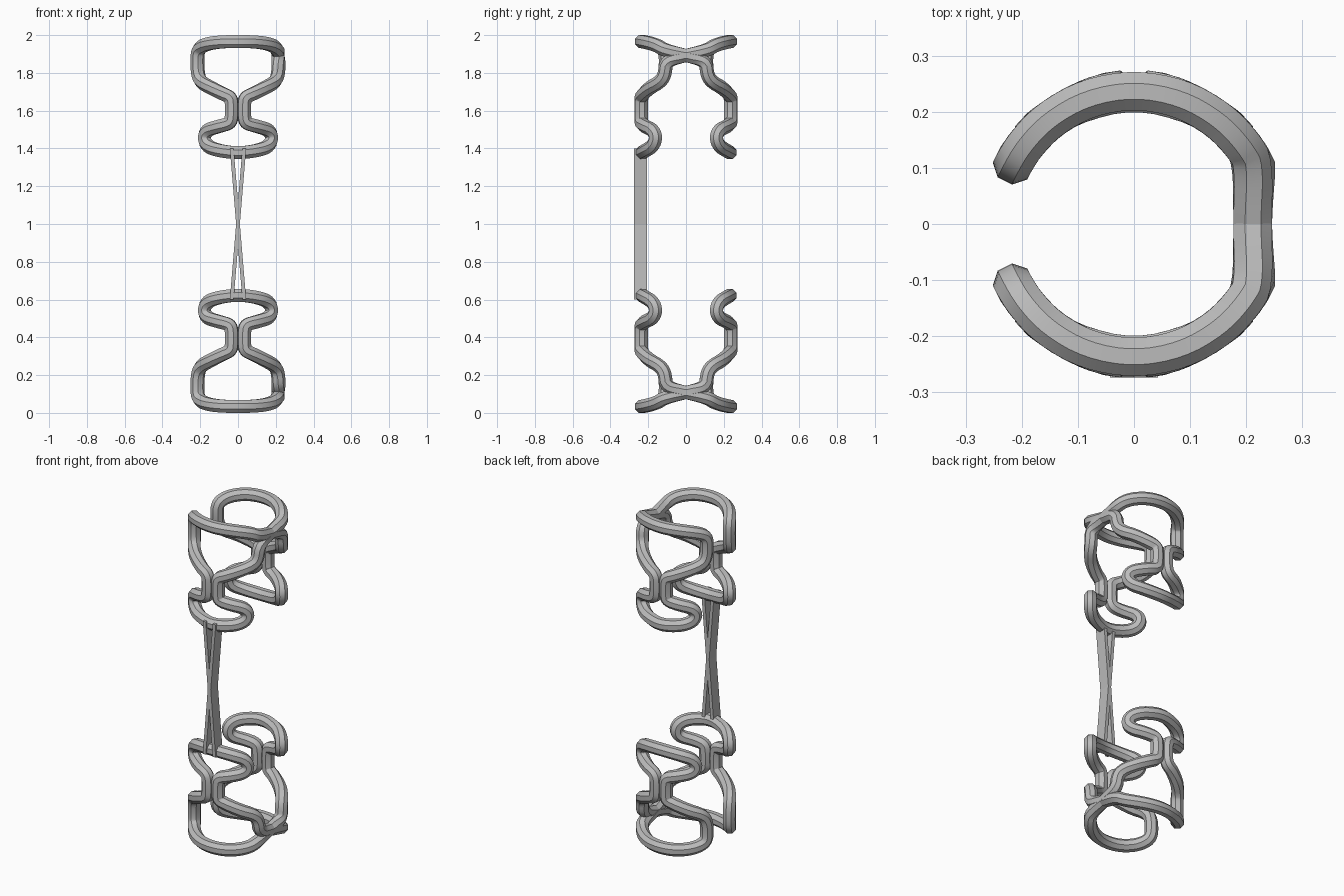
import bpy, bmesh
from math import sin, cos, pi, radians
from mathutils import Vector, Matrix

cube = bpy.data.objects.get("Cube")
if cube:
    bpy.data.objects.remove(cube, do_unlink=True)

RADIUS = 0.24   # cylinder the wire is wrapped around
WIRE = 0.037    # wire thickness (corner radius of the octagon)
SIDES = 8

grey = bpy.data.materials.new("wire_grey")
grey.use_nodes = True
colour = (0.5, 0.5, 0.5, 1)
grey.diffuse_color = colour
grey.node_tree.nodes["Principled BSDF"].inputs["Base Color"].default_value = colour

# Wire outline as (degrees round from the middle, height)
top = [(0, 1.966), (20, 1.965), (38, 1.957), (52, 1.943)]
corner = [(62, 1.92)]
side = [(64, 1.865), (62, 1.785), (54, 1.75), (39, 1.725), (20, 1.69),
        (9, 1.67), (8, 1.635), (8, 1.565), (10, 1.533), (25, 1.517),
        (43, 1.498), (49, 1.46), (44, 1.415), (28, 1.39), (0, 1.374)]


def wrap(points, facing, hand):
    """Place outline points on the cylinder; facing -1 front, 1 back."""
    return [Vector((hand * RADIUS * sin(radians(a)),
                    facing * RADIUS * cos(radians(a)), z)) for a, z in points]


def wire_path():
    path = []
    for facing in (-1, 1):
        # top strand, crossing over to the opposite half
        path += wrap(top + corner, facing, 1)
        path.append(Vector((0.211, 0, 1.892)))
        # down the opposite half, round its small loop and back up
        path += wrap(side, -facing, 1)
        path += wrap((top[1:] + corner + side[:-1])[::-1], -facing, -1)
    return path


def round_corners(path, times=2):
    for _ in range(times):
        cut = []
        for a, b in zip(path, path[1:] + path[:1]):
            cut += [a.lerp(b, 0.25), a.lerp(b, 0.75)]
        path = cut
    return path


def finish(bm, name):
    bmesh.ops.recalc_face_normals(bm, faces=bm.faces)
    mesh = bpy.data.meshes.new(name)
    bm.to_mesh(mesh)
    bm.free()
    mesh.materials.append(grey)
    obj = bpy.data.objects.new(name, mesh)
    bpy.context.collection.objects.link(obj)
    return obj


def wire_ring(name, flipped):
    path = round_corners(wire_path())
    if flipped:
        path = [Vector((p.x, p.y, 2 - p.z)) for p in path]
    bm = bmesh.new()
    rings = []
    for i, p in enumerate(path):
        along = (path[(i + 1) % len(path)] - path[i - 1]).normalized()
        out = Vector((p.x, p.y, 0))
        out = (out - along * out.dot(along)).normalized()
        across = along.cross(out)
        angles = [2 * pi * (k + 0.5) / SIDES for k in range(SIDES)]
        rings.append([bm.verts.new(p + WIRE * (out * cos(a) + across * sin(a)))
                      for a in angles])
    for a, b in zip(rings, rings[1:] + rings[:1]):
        for k in range(SIDES):
            j = (k + 1) % SIDES
            bm.faces.new((a[k], a[j], b[j], b[k]))
    obj = finish(bm, name)
    bpy.ops.object.select_all(action='DESELECT')
    obj.select_set(True)
    bpy.context.view_layer.objects.active = obj
    bpy.ops.object.shade_smooth_by_angle(angle=radians(30))


def strut(name, lean):
    # flat bar, sheared so that it leans across the middle
    bm = bmesh.new()
    bmesh.ops.create_cube(bm, size=1, matrix=Matrix.Diagonal((0.02, 0.068, 0.8, 1)))
    for v in bm.verts:
        v.co.x += lean * v.co.z
        v.co += Vector((0, -RADIUS, 1))
    finish(bm, name)


wire_ring("upper_wire_ring", False)
wire_ring("lower_wire_ring", True)
strut("cross_strut_left", 0.083)
strut("cross_strut_right", -0.083)
